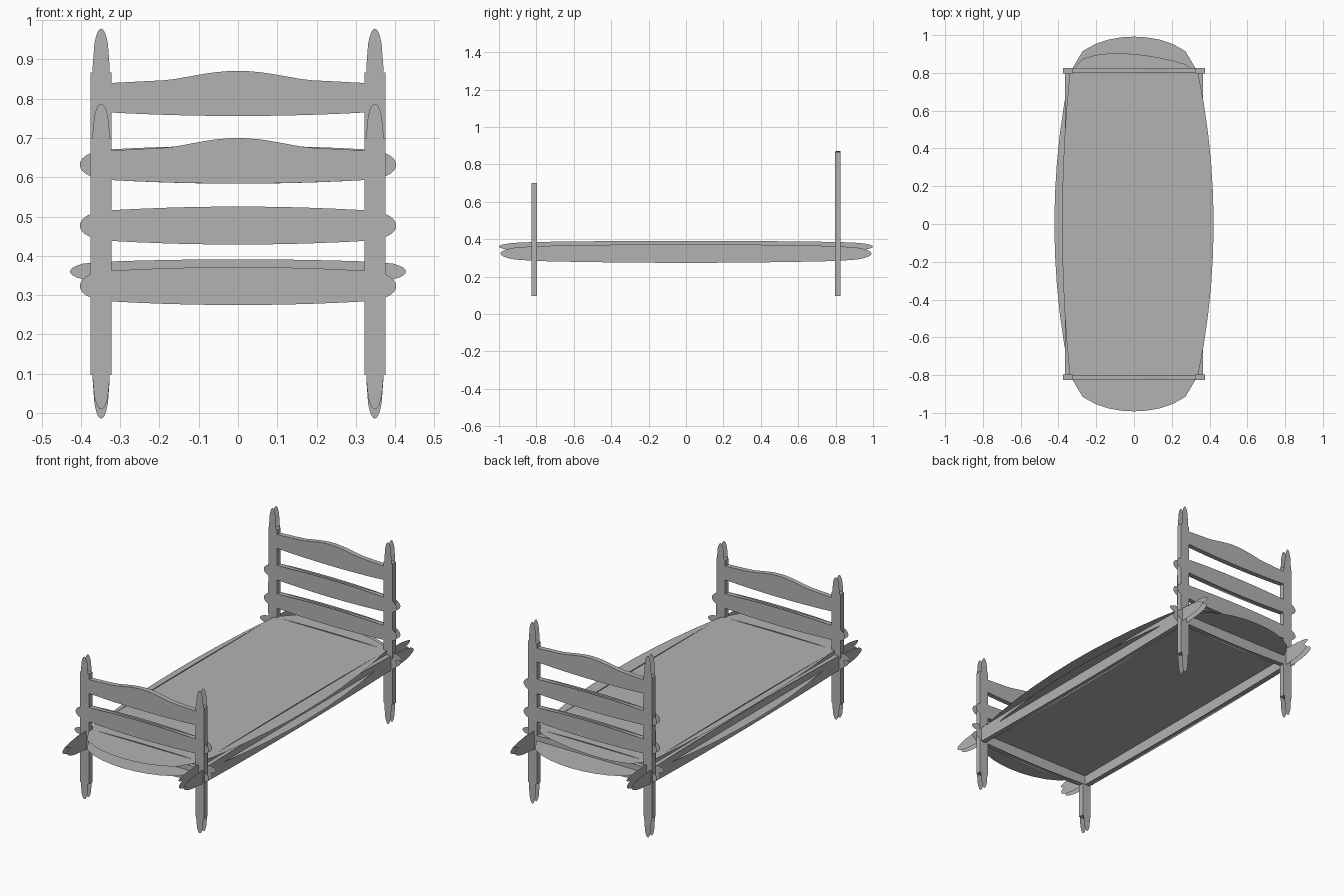
import bpy, bmesh, math
from mathutils import Vector

cube = bpy.data.objects.get("Cube")
if cube:
    bpy.data.objects.remove(cube, do_unlink=True)

grey = bpy.data.materials.new("plain_grey")
grey.use_nodes = True
grey.diffuse_color = (0.45, 0.45, 0.45, 1)
grey.node_tree.nodes["Principled BSDF"].inputs["Base Color"].default_value = (0.45, 0.45, 0.45, 1)

BULGE = 0.12
STEPS = 10


def edge_shape(t, long_side):
    # long sides swell gently, short ends are rounder
    return 1 - t * t if long_side else math.sqrt(max(0, 1 - t * t))


def outline(w, h, swell=(1, 1, 1, 1), skew=0):
    """Rectangle with bulged edges, in order bottom, right, top, left."""
    pts = []
    for side in range(4):
        flat = side % 2 == 0
        run, depth = (w, h) if flat else (h, w)
        for i in range(STEPS):
            t = -1 + 2 * i / STEPS
            b = depth * BULGE * swell[side] * edge_shape(t, run > depth)
            if side == 2:
                b *= 1 - skew * t
            along, out = t * run / 2, depth / 2 + b
            pts.append([(along, -out), (out, along), (-along, out), (-out, -along)][side])
    return pts


def add_box(bm, c, size):
    ret = bmesh.ops.create_cube(bm, size=1)
    for v in ret["verts"]:
        v.co = Vector([v.co[i] * size[i] + c[i] for i in range(3)])


def add_plate(bm, c, axis, offset, pts):
    """Flat outline standing across an axis, facing away from the part."""
    u, v = [i for i in range(3) if i != axis]
    verts = []
    for p in pts:
        co = Vector(c)
        co[u] += p[0]
        co[v] += p[1]
        co[axis] += offset
        verts.append(bm.verts.new(co))
    face = bm.faces.new(verts)
    face.normal_update()
    if face.normal[axis] * offset < 0:
        face.normal_flip()


def finish(bm, name):
    mesh = bpy.data.meshes.new(name)
    bm.to_mesh(mesh)
    bm.free()
    mesh.materials.append(grey)
    obj = bpy.data.objects.new(name, mesh)
    bpy.context.collection.objects.link(obj)
    return obj


def board(name, c, size, axis, plate_size, pts=None):
    """Thin box with a bulged plate on both broad faces."""
    bm = bmesh.new()
    add_box(bm, c, size)
    for s in (-1, 1):
        add_plate(bm, c, axis, s * (size[axis] / 2 + 0.0005), pts or outline(*plate_size))
    return finish(bm, name)


def crest(name, y, bottom, shoulder, peak):
    """Top board with a raised middle."""
    pts = []
    for i in range(13):
        x = -0.325 + 0.65 * i / 12
        pts.append((x, bottom - 0.009 * (1 - (x / 0.325) ** 2)))
    for i in range(25):
        x = 0.325 - 0.65 * i / 24
        hump = math.cos(min(1, abs(x) / 0.18) * math.pi / 2)
        edge = shoulder - 0.008 * max(0, (abs(x) - 0.17) / 0.155)
        pts.append((x, edge + (peak - shoulder) * hump ** 1.3))
    bm = bmesh.new()
    rings = [[bm.verts.new((x, y + s * 0.0135, z)) for x, z in pts] for s in (-1, 1)]
    for ring in rings:
        bm.faces.new(ring)
    n = len(pts)
    for i in range(n):
        j = (i + 1) % n
        bm.faces.new((rings[0][i], rings[0][j], rings[1][j], rings[1][i]))
    bmesh.ops.recalc_face_normals(bm, faces=bm.faces[:])
    return finish(bm, name)


# Posts and side rails, mirrored left and right
for side, s in (("left", 1), ("right", -1)):
    for end, y, top in (("head", 0.812, 0.867), ("foot", -0.812, 0.70)):
        h = top - 0.097
        board(f"{end}_post_{side}", (s * 0.3485, y, 0.097 + h / 2),
              (0.053, 0.03, h), 1, (0.043, h * 1.04))
    board(f"side_rail_{side}", (s * 0.352, 0, 0.323), (0.028, 1.6, 0.08), 0, (1.6, 0.08))

# Straight cross slats
for end, y, heights in (("head", 0.812, (0.323, 0.477, 0.632)), ("foot", -0.812, (0.323, 0.477))):
    for i, z in enumerate(heights):
        board(f"{end}_slat_{i + 1}", (0, y, z), (0.65, 0.027, 0.078), 1, (0.65, 0.078))

# Shaped top boards
crest("head_crest", 0.812, 0.765, 0.848, 0.871)
crest("foot_crest", -0.812, 0.593, 0.676, 0.70)

# Mattress: every broad face bulges, the upper one less on the right and head sides
c = (0, 0, 0.36)
bm = bmesh.new()
add_box(bm, c, (0.68, 1.6, 0.05))
for s in (-1, 1):
    add_plate(bm, c, 0, s * 0.3405, outline(1.613, 0.05))
    add_plate(bm, c, 1, s * 0.8005, outline(0.69, 0.05))
add_plate(bm, c, 2, -0.0255, outline(0.68, 1.6))
add_plate(bm, c, 2, 0.0265, outline(0.68, 1.6, (1, 1, 0.52, 0.5), -0.3))
finish(bm, "mattress")
